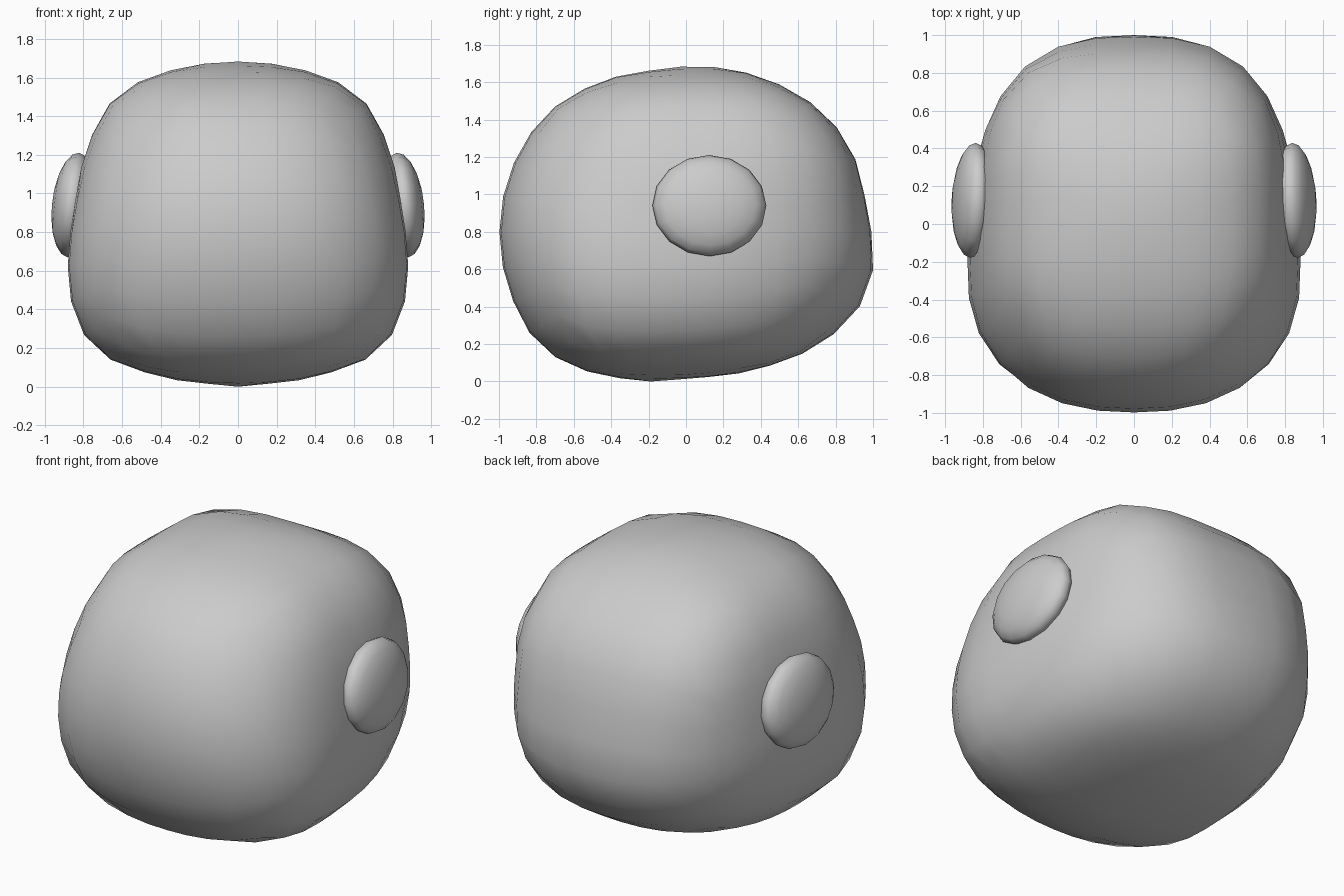
import bpy, bmesh, math
from mathutils import Vector, Matrix, Euler

if "Cube" in bpy.data.objects:
    bpy.data.objects.remove(bpy.data.objects["Cube"])

# Head outline by height: z, front y, back y, half width, y of widest point
PROFILE = [
    (0.00, -0.23, -0.17, 0.02, -0.20), (0.035, -0.48, 0.25, 0.33, -0.18),
    (0.105, -0.66, 0.53, 0.60, -0.18), (0.19, -0.79, 0.71, 0.745, -0.20),
    (0.34, -0.89, 0.90, 0.845, -0.24), (0.55, -0.97, 1.00, 0.885, -0.26),
    (0.75, -1.00, 1.00, 0.875, -0.25), (0.95, -0.99, 0.965, 0.845, -0.20),
    (1.17, -0.92, 0.915, 0.805, -0.12), (1.33, -0.83, 0.83, 0.745, -0.07),
    (1.45, -0.73, 0.73, 0.68, -0.03), (1.55, -0.58, 0.58, 0.58, 0.00),
    (1.625, -0.40, 0.42, 0.40, 0.02), (1.665, -0.18, 0.27, 0.24, 0.05),
    (1.69, 0.03, 0.09, 0.02, 0.06),
]


def section(z):
    for a, b in zip(PROFILE, PROFILE[1:]):
        if a[0] <= z <= b[0]:
            t = (z - a[0]) / (b[0] - a[0])
            return [p + (q - p) * t for p, q in zip(a[1:], b[1:])]
    return None


def inside(p):
    s = section(p.z)
    if s is None:
        return False
    front, back, half, mid = s
    # squarer corners towards the upper back
    up = min(max((p.z - 0.3) / 1.0, 0), 1)
    dy = p.y - mid
    depth = back - mid if dy > 0 else mid - front
    side = min(max(dy / depth * 2 + 0.5, 0), 1)
    power = 2.3 + 0.1 * up + side * (0.05 + 0.8 * up)
    return abs(p.x / half) ** power + abs(dy / depth) ** power < 1


def surface_point(direction, centre):
    lo, hi = 0.0, 2.0
    for _ in range(30):
        m = (lo + hi) / 2
        if inside(centre + direction * m):
            lo = m
        else:
            hi = m
    return centre + direction * lo


def make_object(name, bm):
    mesh = bpy.data.meshes.new(name)
    bm.to_mesh(mesh)
    bm.free()
    for f in mesh.polygons:
        f.use_smooth = True
    ob = bpy.data.objects.new(name, mesh)
    bpy.context.collection.objects.link(ob)
    return ob


# Head: a gridded cube pushed out to the rounded, blocky outline
bm = bmesh.new()
bmesh.ops.create_cube(bm, size=2)
bmesh.ops.subdivide_edges(bm, edges=bm.edges[:], cuts=7, use_grid_fill=True)
centre = Vector((0, -0.03, 0.8))
for v in bm.verts:
    d = Vector([math.tan(c * math.pi / 4) for c in v.co]).normalized()
    v.co = surface_point(d, centre)
make_object("head", bm)

# Ears: flattened discs lying along the sides, mirrored
bm = bmesh.new()
bmesh.ops.create_uvsphere(bm, u_segments=16, v_segments=10, radius=1,
                          matrix=Matrix.Rotation(math.pi / 2, 4, 'Y'))
place = Matrix.LocRotScale(Vector((0.852, 0.125, 0.94)),
                           Euler((0, -0.11, 0.05)),
                           Vector((0.11, 0.305, 0.272)))
bmesh.ops.transform(bm, matrix=place, verts=bm.verts)
ears = make_object("ears", bm)
mirror = ears.modifiers.new("mirror", 'MIRROR')
mirror.use_axis = (True, False, False)
